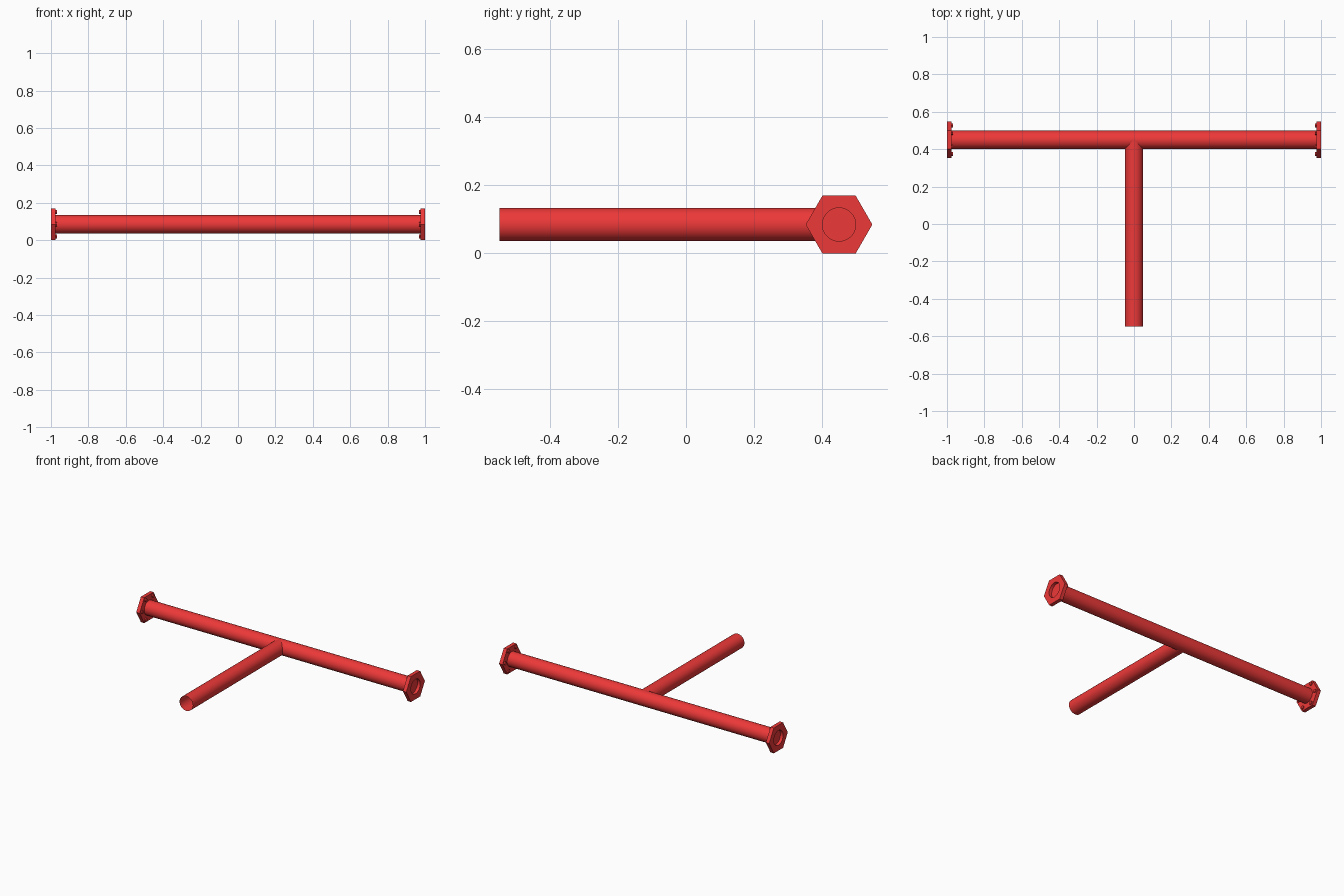
import bpy, bmesh, math
from mathutils import Vector

if "Cube" in bpy.data.objects:
    bpy.data.objects.remove(bpy.data.objects["Cube"])

R_HEX, R_PIPE = 0.098, 0.049
APO = R_HEX * math.cos(math.pi / 6)
YC, ZC = 0.45, APO
SEG = 36

red = bpy.data.materials.new("red")
red.diffuse_color = (0.85, 0.04, 0.04, 1)
red.use_nodes = True
red.node_tree.nodes["Principled BSDF"].inputs["Base Color"].default_value = red.diffuse_color


def finish(obj):
    obj.data.materials.append(red)
    bpy.ops.object.select_all(action='DESELECT')
    obj.select_set(True)
    bpy.context.view_layer.objects.active = obj
    bpy.ops.object.shade_smooth_by_angle(angle=math.radians(30))


def tube(name, a, b, radius, caps, verts=SEG):
    a, b = Vector(a), Vector(b)
    bpy.ops.mesh.primitive_cylinder_add(
        vertices=verts, radius=radius, depth=(b - a).length, location=(a + b) / 2,
        rotation=(b - a).to_track_quat('Z', 'Y').to_euler(),
        end_fill_type='NGON' if caps else 'NOTHING')
    obj = bpy.context.object
    obj.name = name
    finish(obj)


def circle(t):
    return R_PIPE


def hexagon(t):
    return APO / math.cos(t % (math.pi / 3) - math.pi / 6)


def flange(name, side):
    # hexagonal plate with a shallow round socket in its outer face
    bm = bmesh.new()
    rings = []
    for x, shape in ((0.98, circle), (1.0, circle), (1.0, hexagon), (0.975, hexagon)):
        ring = []
        for i in range(SEG):
            t = 2 * math.pi * i / SEG
            r = shape(t)
            ring.append(bm.verts.new((side * x, YC + r * math.cos(t), ZC + r * math.sin(t))))
        rings.append(ring)
    for p, q in zip(rings, rings[1:]):
        for i in range(SEG):
            j = (i + 1) % SEG
            bm.faces.new((p[i], p[j], q[j], q[i]))
    bm.faces.new(rings[0])
    bm.faces.new(rings[-1])
    bmesh.ops.recalc_face_normals(bm, faces=bm.faces)
    mesh = bpy.data.meshes.new(name)
    bm.to_mesh(mesh)
    bm.free()
    obj = bpy.data.objects.new(name, mesh)
    bpy.context.collection.objects.link(obj)
    finish(obj)


# cross pipe and open-ended stem
tube("cross_pipe", (-0.978, YC, ZC), (0.978, YC, ZC), R_PIPE, True)
tube("stem_pipe", (0, -0.548, ZC), (0, YC, ZC), R_PIPE, False)

# end flanges with bolts on the inner face, one near each corner
for side, label in ((-1, "left"), (1, "right")):
    flange(label + "_flange", side)
    for k in range(6):
        t = k * math.pi / 3
        y, z = YC + 0.076 * math.cos(t), ZC + 0.076 * math.sin(t)
        tube(f"{label}_bolt_{k + 1}", (side * 0.98, y, z), (side * 0.967, y, z), 0.011, True, 12)
